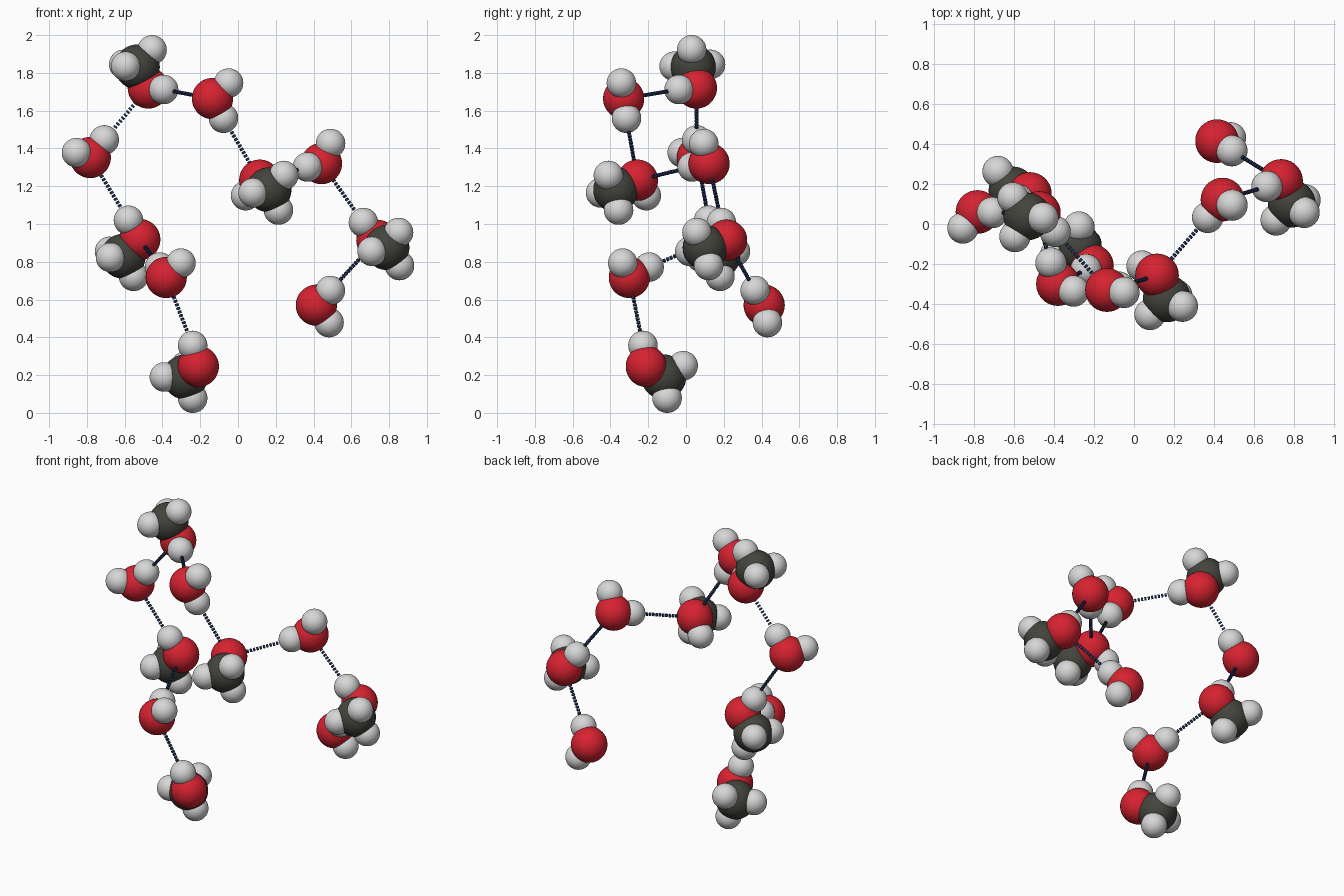
import bpy, bmesh
from mathutils import Vector, Matrix

if "Cube" in bpy.data.objects:
    bpy.data.objects.remove(bpy.data.objects["Cube"])


def colour(name, rgb):
    m = bpy.data.materials.new(name)
    m.diffuse_color = (*rgb, 1)
    m.use_nodes = True
    m.node_tree.nodes["Principled BSDF"].inputs["Base Color"].default_value = m.diffuse_color
    return m


RED = colour("oxygen red", (0.68, 0.016, 0.03))
WHITE = colour("hydrogen white", (0.68, 0.68, 0.68))
DARK = colour("carbon dark grey", (0.055, 0.058, 0.046))
NAVY = colour("bond navy", (0.018, 0.04, 0.125))

R_O, R_H, R_C = 0.109, 0.078, 0.119


def finish(name, bm, mat):
    me = bpy.data.meshes.new(name)
    bm.to_mesh(me)
    bm.free()
    me.materials.append(mat)
    ob = bpy.data.objects.new(name, me)
    bpy.context.collection.objects.link(ob)
    return ob


def ball(name, pos, r, mat):
    bm = bmesh.new()
    bmesh.ops.create_uvsphere(bm, u_segments=40, v_segments=24, radius=r)
    for f in bm.faces:
        f.smooth = True
    finish(name, bm, mat).location = pos


def water(name, o, *hs):
    ball(name + "_oxygen", o, R_O, RED)
    for i, h in enumerate(hs):
        ball(f"{name}_hydrogen_{i + 1}", h, R_H, WHITE)


def methanol(name, o, oh, *hs):
    # carbon sits just off the methyl hydrogens' centre, towards the oxygen
    water(name, o, oh, *hs)
    mid = sum((Vector(h) for h in hs), Vector()) / 3
    ball(name + "_carbon", mid + (Vector(o) - mid).normalized() * 0.041, R_C, DARK)


def bond(name, a, b, r=0.0105, step=0.0205, thick=0.0115):
    # dotted hydrogen bond: a row of short discs along the line
    a, b = Vector(a), Vector(b)
    d = b - a
    n = d.normalized()
    rot = n.to_track_quat('Z', 'Y').to_matrix().to_4x4()
    bm = bmesh.new()
    t = R_H * 0.9
    while t < d.length - R_O * 0.9:
        bmesh.ops.create_cone(bm, cap_ends=True, segments=16, radius1=r, radius2=r,
                              depth=thick, matrix=Matrix.Translation(a + n * t) @ rot)
        t += step
    finish(name, bm, NAVY)


# Oxygen and donating hydrogen of each molecule, used by the bonds too
m_top, m_top_h = (-0.475, 0.055, 1.72), (-0.394, -0.037, 1.712)
m_left, m_left_h = (-0.52, 0.15, 0.918), (-0.58, 0.12, 1.02)
m_mid, m_mid_h = (0.115, -0.257, 1.232), (0.04, -0.21, 1.15)
m_right, m_right_h = (0.735, 0.215, 0.914), (0.664, 0.187, 1.008)
m_low, m_low_h = (-0.21, -0.21, 0.246), (-0.24, -0.228, 0.357)
w_top, w_top_h = (-0.135, -0.33, 1.664), (-0.077, -0.315, 1.56)
w_left, w_left_h = (-0.782, 0.06, 1.352), (-0.708, 0.057, 1.445)
w_low, w_low_h = (-0.38, -0.3, 0.717), (-0.415, -0.195, 0.772)
w_mid, w_mid_h = (0.442, 0.122, 1.32), (0.368, 0.033, 1.302)
w_right, w_right_h = (0.415, 0.414, 0.57), (0.489, 0.366, 0.648)

# Methanol molecules
methanol("top_methanol", m_top, m_top_h,
         (-0.455, 0.03, 1.922), (-0.595, -0.063, 1.835), (-0.605, 0.13, 1.845))
methanol("left_methanol", m_left, m_left_h,
         (-0.553, 0.18, 0.723), (-0.68, 0.262, 0.855), (-0.675, 0.08, 0.823))
methanol("middle_methanol", m_mid, m_mid_h,
         (0.242, -0.411, 1.257), (0.08, -0.452, 1.165), (0.214, -0.357, 1.074))
methanol("right_methanol", m_right, m_right_h,
         (0.85, 0.058, 0.955), (0.855, 0.12, 0.78), (0.71, 0.02, 0.855))
methanol("bottom_methanol", m_low, m_low_h,
         (-0.24, -0.1, 0.078), (-0.39, -0.15, 0.19), (-0.275, -0.015, 0.25))

# Water molecules
water("top_water", w_top, w_top_h, (-0.05, -0.342, 1.746))
water("left_water", w_left, w_left_h, (-0.855, -0.02, 1.378))
water("bottom_water", w_low, w_low_h, (-0.302, -0.335, 0.793))
water("middle_water", w_mid, w_mid_h, (0.49, 0.094, 1.426))
water("right_water", w_right, w_right_h, (0.482, 0.431, 0.478))

# Dotted bonds from hydrogen to the next oxygen in the chain
for i, (h, o) in enumerate([
        (m_low_h, w_low), (w_low_h, m_left), (m_left_h, w_left),
        (w_left_h, m_top), (m_top_h, w_top), (w_top_h, m_mid),
        (w_mid_h, m_mid), (m_right_h, w_mid), (w_right_h, m_right)]):
    bond(f"dotted_bond_{i + 1}", h, o)
